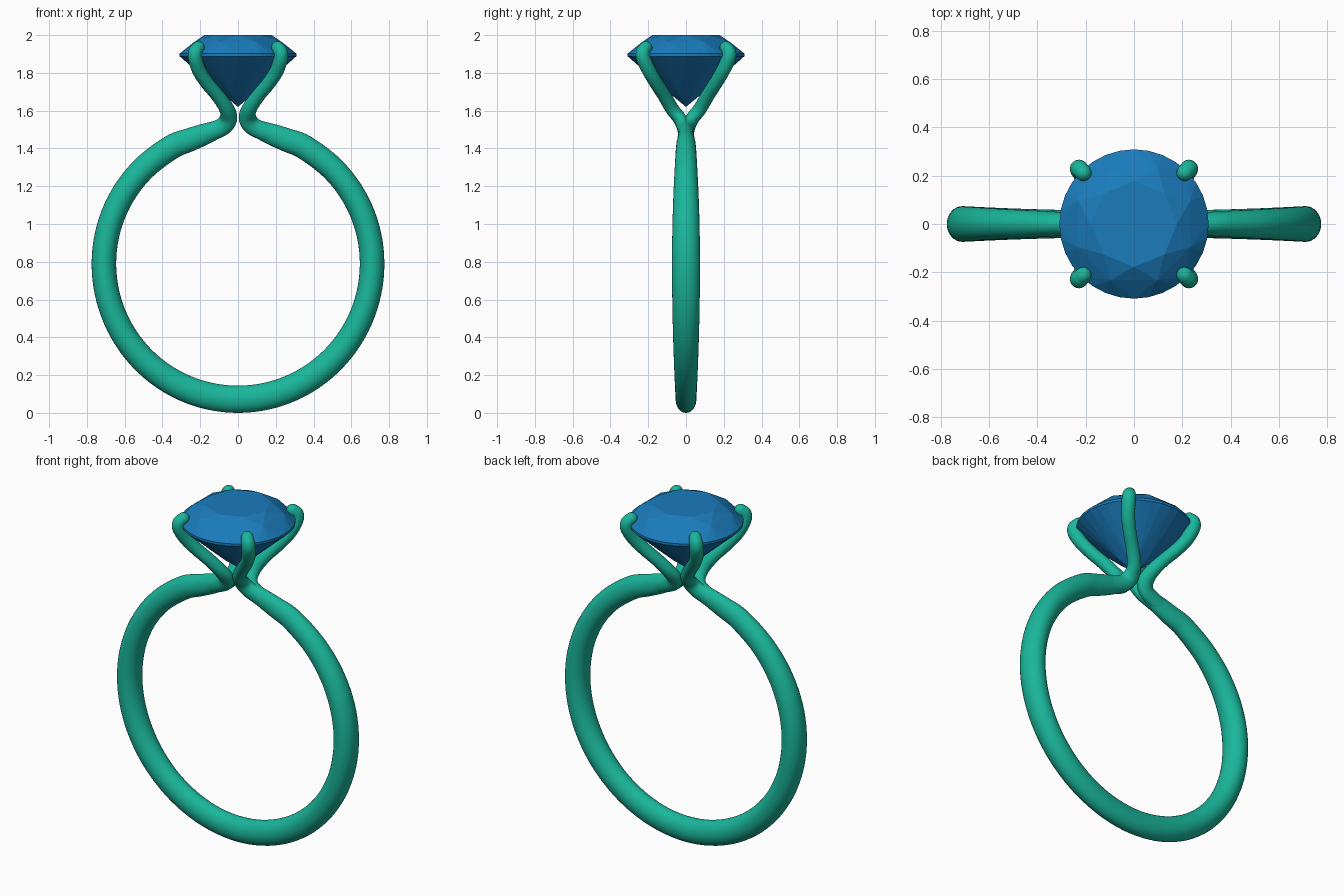
import bpy, bmesh, math
from mathutils import Vector

if "Cube" in bpy.data.objects:
    bpy.data.objects.remove(bpy.data.objects["Cube"])


def material(name, color):
    m = bpy.data.materials.new(name)
    m.diffuse_color = color
    m.use_nodes = True
    m.node_tree.nodes["Principled BSDF"].inputs["Base Color"].default_value = m.diffuse_color
    return m


def finish(bm, name, mat):
    bmesh.ops.recalc_face_normals(bm, faces=bm.faces)
    me = bpy.data.meshes.new(name)
    bm.to_mesh(me)
    bm.free()
    ob = bpy.data.objects.new(name, me)
    bpy.context.collection.objects.link(ob)
    me.materials.append(mat)
    return ob


def smooth_path(keys, steps):
    """Catmull-Rom through rows of (x, y, z, in-plane radius, sideways radius)."""
    k = [Vector(p) for p in keys]
    k = [2 * k[0] - k[1]] + k + [2 * k[-1] - k[-2]]
    out = []
    for i in range(1, len(k) - 2):
        p0, p1, p2, p3 = k[i - 1:i + 3]
        for s in range(steps):
            t = s / steps
            out.append(0.5 * (2 * p1 + (p2 - p0) * t + (2 * p0 - 5 * p1 + 4 * p2 - p3) * t * t
                              + (3 * p1 - p0 - 3 * p2 + p3) * t ** 3))
    return out + [k[-2]]


def sweep(name, keys, mat, steps=5, sides=24):
    """Elliptical tube with rounded ends."""
    path = smooth_path(keys, steps)
    pos = [Vector(p[:3]) for p in path]
    n = len(path)
    rows = []
    for i, p in enumerate(path):
        tan = (pos[min(i + 1, n - 1)] - pos[max(i - 1, 0)]).normalized()
        rows.append((pos[i], tan, p[3], p[4]))

    def cap(row, sign):
        c, t, a, b = row
        angs = [math.radians(d) for d in (20, 40, 60, 78, 88)]
        return [(c + t * sign * min(a, b) * math.sin(g), t, a * math.cos(g), b * math.cos(g)) for g in angs]

    rows = cap(rows[0], -1)[::-1] + rows + cap(rows[-1], 1)
    bm = bmesh.new()
    rings = []
    for c, t, a, b in rows:
        side = Vector((0, 1, 0))
        side = (side - t * side.dot(t)).normalized()
        nor = t.cross(side)
        rings.append([bm.verts.new(c + nor * a * math.cos(w) + side * b * math.sin(w))
                      for w in (2 * math.pi * j / sides for j in range(sides))])
    for r0, r1 in zip(rings, rings[1:]):
        for j in range(sides):
            bm.faces.new((r0[j], r0[(j + 1) % sides], r1[(j + 1) % sides], r1[j]))
    bm.faces.new(rings[0])
    bm.faces.new(rings[-1])
    for f in bm.faces:
        f.smooth = True
    return finish(bm, name, mat)


metal = material("green_metal", (0.01, 0.47, 0.33, 1))
blue = material("blue_gem", (0.01, 0.2, 0.5, 1))

# Band: round shank, narrowing at the bottom and towards the neck
half = []
for d in range(0, 151, 15):
    g = math.radians(d)  # angle measured from the bottom
    low = max(0, math.cos(g))
    high = max(0, -math.cos(g))
    r = 0.71 + 0.008 * low ** 2
    half.append((r * math.sin(g), 0, 0.79 - r * math.cos(g),
                 0.065 + 0.007 * low ** 2,
                 0.074 - 0.019 * low ** 2 - 0.028 * high ** 2))
half += [(0.26, 0, 1.444, 0.062, 0.046), (0.175, 0, 1.476, 0.056, 0.041), (0.10, 0, 1.505, 0.046, 0.036)]
left = [(-p[0],) + tuple(p[1:]) for p in half[:0:-1]]
sweep("band", left + half, metal, steps=5, sides=32)

# Prongs: leave the band end, rise through the neck and hook over the gem
prong = [(0.22, 0.004, 1.459, 0.050, 0.036), (0.14, 0.007, 1.488, 0.048, 0.036),
         (0.078, 0.014, 1.518, 0.048, 0.036), (0.051, 0.035, 1.56, 0.047, 0.036),
         (0.060, 0.074, 1.61, 0.040, 0.036), (0.108, 0.115, 1.68, 0.036, 0.036),
         (0.160, 0.155, 1.742, 0.036, 0.036), (0.202, 0.192, 1.805, 0.037, 0.037),
         (0.225, 0.223, 1.87, 0.038, 0.038), (0.226, 0.228, 1.91, 0.037, 0.037),
         (0.210, 0.212, 1.934, 0.034, 0.034)]
for sx, xn in ((1, "right"), (-1, "left")):
    for sy, yn in ((1, "back"), (-1, "front")):
        sweep(f"prong_{yn}_{xn}", [(sx * x, sy * y, z, a, b) for x, y, z, a, b in prong], metal, sides=20)

# Gem: brilliant cut, the facets come from the convex hull of its corner rings
bm = bmesh.new()
for count, radius, z, offset in ((8, 0.178, 2.0, 0), (8, 0.252, 1.963, 0.5), (32, 0.309, 1.902, 0),
                                 (32, 0.309, 1.888, 0), (8, 0.08, 1.681, 0.5)):
    for i in range(count):
        w = 2 * math.pi * (i + offset) / count
        bm.verts.new((radius * math.cos(w), radius * math.sin(w), z))
bm.verts.new((0, 0, 1.62))
bmesh.ops.convex_hull(bm, input=bm.verts)
bmesh.ops.dissolve_limit(bm, angle_limit=math.radians(1), verts=bm.verts, edges=bm.edges)
finish(bm, "gem", blue)
